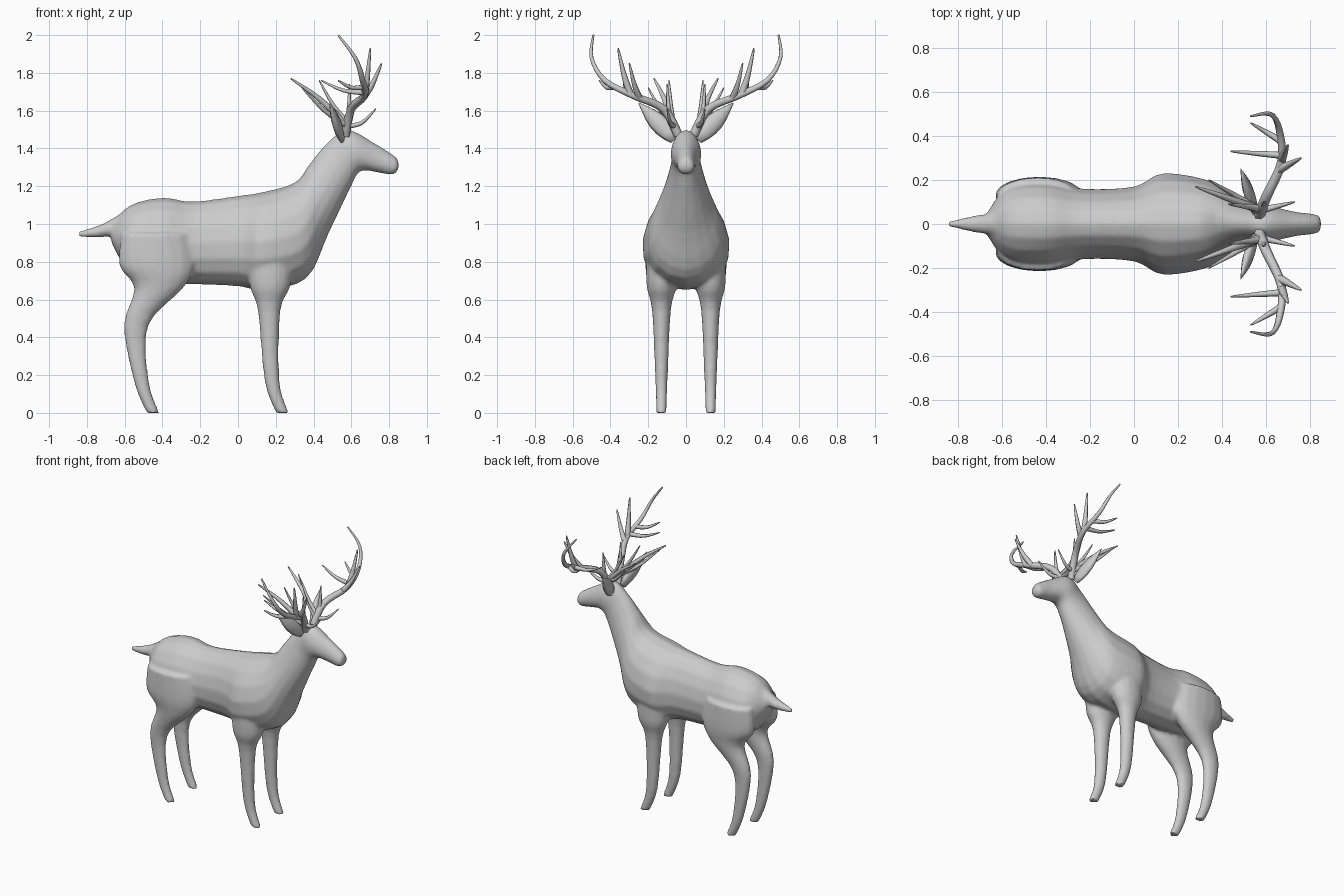
import bpy, bmesh, math
from mathutils import Vector

cube = bpy.data.objects.get("Cube")
if cube:
    bpy.data.objects.remove(cube, do_unlink=True)

# One plain grey for the whole model
grey = bpy.data.materials.new("plain_grey")
grey.use_nodes = True
grey.diffuse_color = (0.6, 0.6, 0.6, 1)
shader = next(node for node in grey.node_tree.nodes if node.type == 'BSDF_PRINCIPLED')
shader.inputs["Base Color"].default_value = grey.diffuse_color
shader.inputs["Roughness"].default_value = 0.8


def spline_at(points, u):
    """Smooth curve through the points; u counts points from the first."""
    last = len(points) - 1
    i = min(int(u), last - 1)
    t = u - i
    before, start = Vector(points[max(i - 1, 0)]), Vector(points[i])
    end, after = Vector(points[i + 1]), Vector(points[min(i + 2, last)])
    leave, arrive = (end - before) / 2, (after - start) / 2
    bend = (end - start) * 3 - leave * 2 - arrive
    close = (start - end) * 2 + leave + arrive
    return start + leave * t + bend * t ** 2 + close * t ** 3


def sample(points, steps=4):
    return [spline_at(points, i / steps) for i in range((len(points) - 1) * steps + 1)]


def skin(bm, rings):
    """Join neighbouring rings with quads and close both ends."""
    rings = [[bm.verts.new(co) for co in ring] for ring in rings]
    for ring, following in zip(rings, rings[1:]):
        for i in range(len(ring)):
            bm.faces.new((ring[i - 1], ring[i], following[i], following[i - 1]))
    bm.faces.new(rings[0])
    bm.faces.new(rings[-1])


def oval(top, bottom, wide):
    """Upright or tilted section: its two end points and its half width."""
    return (*top, *bottom, wide)


def joint(x, z, deep, wide):
    """Level section of a leg."""
    return oval((x - deep, z), (x + deep, z), wide)


def limb(bm, sections, y=0, egg=0, sides=16):
    rings = []
    for xa, za, xb, zb, wide in sample(sections):
        a, b = Vector((xa, y, za)), Vector((xb, y, zb))
        ring = []
        for i in range(sides):
            angle = math.tau * i / sides
            c = math.cos(angle)
            across = Vector((0, wide * math.sin(angle) * (1 - egg * c), 0))
            ring.append((a + b) / 2 + (a - b) / 2 * c + across)
        rings.append(ring)
    skin(bm, rings)


def finish(bm, name):
    bmesh.ops.recalc_face_normals(bm, faces=bm.faces)
    mesh = bpy.data.meshes.new(name)
    bm.to_mesh(mesh)
    bm.free()
    mesh.materials.append(grey)
    mesh.shade_smooth()
    part = bpy.data.objects.new(name, mesh)
    bpy.context.collection.objects.link(part)
    return part


def mirror_sideways(part):
    modifier = part.modifiers.new("mirror", 'MIRROR')
    modifier.use_axis = (False, True, False)


# Torso, neck and head, from rump to nose
trunk = [
    oval(top=(-.67, 1), bottom=(-.67, .9), wide=.05),
    oval(top=(-.57, 1.1), bottom=(-.57, .74), wide=.17),
    oval(top=(-.4, 1.14), bottom=(-.4, .69), wide=.19),
    oval(top=(-.24, 1.12), bottom=(-.22, .68), wide=.16),
    oval(top=(0, 1.15), bottom=(0, .67), wide=.17),
    oval(top=(.13, 1.17), bottom=(.13, .65), wide=.23),
    oval(top=(.3, 1.22), bottom=(.36, .71), wide=.2),
    oval(top=(.38, 1.32), bottom=(.48, .95), wide=.13),
    oval(top=(.47, 1.43), bottom=(.6, 1.2), wide=.08),
    oval(top=(.58, 1.5), bottom=(.65, 1.28), wide=.08),
    oval(top=(.72, 1.43), bottom=(.75, 1.27), wide=.055),
    oval(top=(.83, 1.36), bottom=(.82, 1.26), wide=.045),
    oval(top=(.85, 1.33), bottom=(.85, 1.29), wide=.03),
]
tail = [
    oval(top=(-.6, 1.07), bottom=(-.6, .96), wide=.05),
    oval(top=(-.72, 1), bottom=(-.71, .93), wide=.04),
    oval(top=(-.85, .96), bottom=(-.85, .93), wide=.01),
]
hind_leg = [
    joint(x=-.44, z=.95, deep=.18, wide=.08),
    joint(x=-.43, z=.78, deep=.2, wide=.085),
    joint(x=-.42, z=.66, deep=.13, wide=.07),
    joint(x=-.54, z=.46, deep=.065, wide=.04),
    joint(x=-.51, z=.16, deep=.04, wide=.03),
    joint(x=-.45, z=0, deep=.035, wide=.027),
]
front_leg = [
    joint(x=.17, z=.9, deep=.12, wide=.08),
    joint(x=.17, z=.68, deep=.11, wide=.08),
    joint(x=.165, z=.54, deep=.06, wide=.05),
    joint(x=.18, z=.17, deep=.04, wide=.033),
    joint(x=.235, z=0, deep=.035, wide=.027),
]
bm = bmesh.new()
limb(bm, trunk, egg=.14)
limb(bm, tail)
for y in (-.13, .13):
    limb(bm, hind_leg, y)
    limb(bm, front_leg, y)
body = finish(bm, "body_with_legs_and_tail")

# Fuse the body parts into one soft skin
fuse = body.modifiers.new("fuse", 'REMESH')
fuse.mode = 'VOXEL'
fuse.voxel_size = .012
fuse.use_smooth_shade = True
soften = body.modifiers.new("soften", 'SMOOTH')
soften.factor = .5
soften.iterations = 6

# Ears: leaf shapes leaning up and outwards
ear_base, ear_tip = Vector((.55, .06, 1.45)), Vector((.485, .25, 1.64))
along = (ear_tip - ear_base).normalized()
broad = along.cross(Vector((1, 0, 0))).normalized()
thin = along.cross(broad) / 2
ear_rings = []
for step in range(7):
    t = step / 6
    size = max(.05 * math.sin(math.pi * (.2 + .8 * t)), .003)
    turns = [math.tau * i / 8 for i in range(8)]
    ear_rings.append([ear_base.lerp(ear_tip, t)
                      + (broad * math.cos(a) + thin * math.sin(a)) * size for a in turns])
bm = bmesh.new()
skin(bm, ear_rings)
mirror_sideways(finish(bm, "ears"))

# Antlers: one sweeping beam with tapered tines growing from it
curve = bpy.data.curves.new("antlers", 'CURVE')
curve.dimensions = '3D'
curve.bevel_depth = 1
curve.bevel_resolution = 1
curve.use_fill_caps = True
curve.materials.append(grey)


def branch(points, thick):
    path = sample(points)
    spline = curve.splines.new('POLY')
    spline.points.add(len(path) - 1)
    for i, co in enumerate(path):
        spline.points[i].co = (*co, 1)
        spline.points[i].radius = thick * (1 - .8 * (i / (len(path) - 1)) ** 1.5)


def tine(start, tip, thick=.016, sag=.02):
    root, tip = spline_at(beam, start), Vector(tip)
    branch([root, root.lerp(tip, .5) - Vector((0, 0, sag)), tip], thick)


beam = [(.57, .04, 1.47), (.6, .12, 1.61), (.67, .28, 1.68),
        (.66, .43, 1.76), (.62, .5, 1.88), (.53, .49, 2)]
branch(beam, thick=.025)
tine(start=1.8, tip=(.76, .3, 1.85), thick=.02)
tine(start=2.1, tip=(.7, .36, 1.93), thick=.02)
tine(start=2.2, tip=(.44, .33, 1.76))
tine(start=2.6, tip=(.53, .46, 1.76))
tine(start=.4, tip=(.28, .17, 1.77), thick=.02, sag=-.02)
tine(start=.5, tip=(.43, .09, 1.76))
tine(start=.4, tip=(.34, .2, 1.72))
tine(start=.4, tip=(.73, .1, 1.61), sag=.03)
tine(start=.7, tip=(.59, .1, 1.74))

antlers = bpy.data.objects.new("antlers", curve)
bpy.context.collection.objects.link(antlers)
mirror_sideways(antlers)
